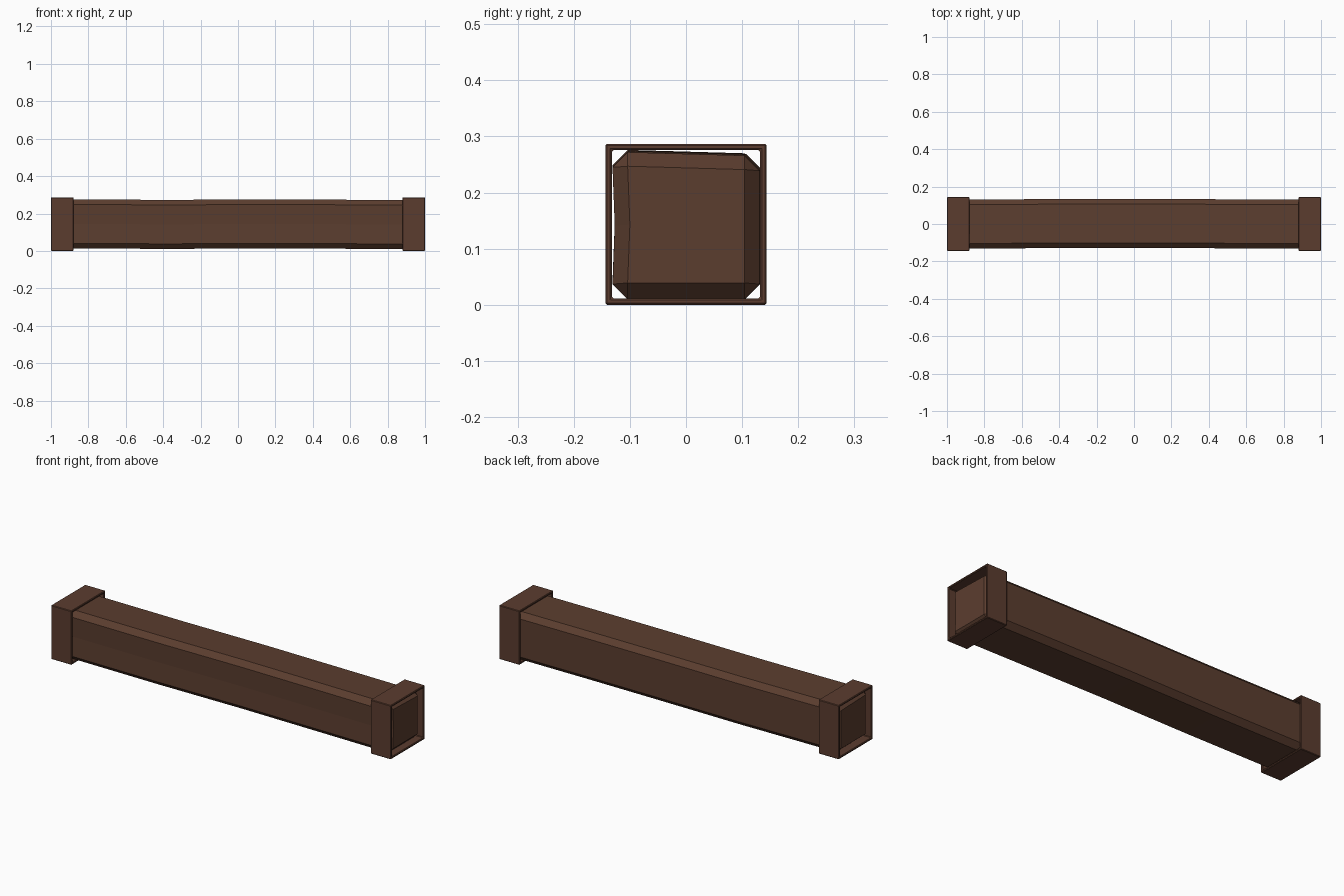
import bpy
import bmesh
from mathutils import Vector

default = bpy.data.objects.get("Cube")
if default:
    bpy.data.objects.remove(default, do_unlink=True)


def make_material(name, rgb):
    mat = bpy.data.materials.new(name)
    mat.use_nodes = True
    colour = (*rgb, 1.0)
    mat.diffuse_color = colour
    bsdf = mat.node_tree.nodes["Principled BSDF"]
    bsdf.inputs["Base Color"].default_value = colour
    bsdf.inputs["Roughness"].default_value = 0.8
    return mat


WOOD = make_material("dark brown wood", (0.105, 0.047, 0.028))
BAND = make_material("reddish brown band", (0.105, 0.045, 0.028))
MID_Z = 0.143


def finish(bm, name, mat):
    bmesh.ops.recalc_face_normals(bm, faces=bm.faces)
    mesh = bpy.data.meshes.new(name)
    bm.to_mesh(mesh)
    bm.free()
    mesh.materials.append(mat)
    obj = bpy.data.objects.new(name, mesh)
    bpy.context.collection.objects.link(obj)
    return obj


def build_beam():
    """Hand-hewn square beam: chamfered rings with a slight warp, capped."""
    half, cut = 0.131, 0.027
    # x position, inset of the ring, y shift, z shift
    stations = [(-0.985, cut, 0, 0), (-0.955, 0, 0, 0.002),
                (-0.4, 0, 0.002, -0.001), (0.1, 0, 0.003, 0.001),
                (0.5, 0, 0.001, 0), (0.955, 0, 0, -0.002),
                (0.985, cut, 0, 0)]
    bm = bmesh.new()
    rings = []
    for x, inset, dy, dz in stations:
        a = half - inset
        c = half - cut
        ring = []
        for y, z in [(-c, -a), (c, -a), (a, -c), (a, c),
                     (c, a), (-c, a), (-a, c), (-a + 0.004, 0), (-a, -c)]:
            sag = -0.006 if z > 0.05 and y > 0.05 else 0
            ring.append(bm.verts.new((x, y + dy, MID_Z + z + dz + sag)))
        rings.append(ring)
    for r0, r1 in zip(rings, rings[1:]):
        n = len(r0)
        for i in range(n):
            j = (i + 1) % n
            bm.faces.new((r0[i], r0[j], r1[j], r1[i]))
    bm.faces.new(rings[0])
    bm.faces.new(rings[-1])
    bmesh.ops.remove_doubles(bm, verts=bm.verts, dist=0.0005)
    return finish(bm, "wooden_beam", WOOD)


def build_band(name, side):
    """Open square sleeve around one end of the beam."""
    outer, inner = 0.1435, 0.132
    bm = bmesh.new()
    corners = [(-1, -1), (1, -1), (1, 1), (-1, 1)]
    loops = []
    for x, r in [(0.88, outer), (1.0, outer), (1.0, inner), (0.88, inner)]:
        loops.append([bm.verts.new((side * x, sy * r, 0.1435 + sz * r))
                      for sy, sz in corners])
    for k in range(4):
        l0, l1 = loops[k], loops[(k + 1) % 4]
        for i in range(4):
            j = (i + 1) % 4
            bm.faces.new((l0[i], l0[j], l1[j], l1[i]))
    obj = finish(bm, name, BAND)
    bevel = obj.modifiers.new("soft edges", 'BEVEL')
    bevel.width = 0.003
    bevel.segments = 1
    return obj


build_beam()
build_band("left_end_band", 1)
build_band("right_end_band", -1)
